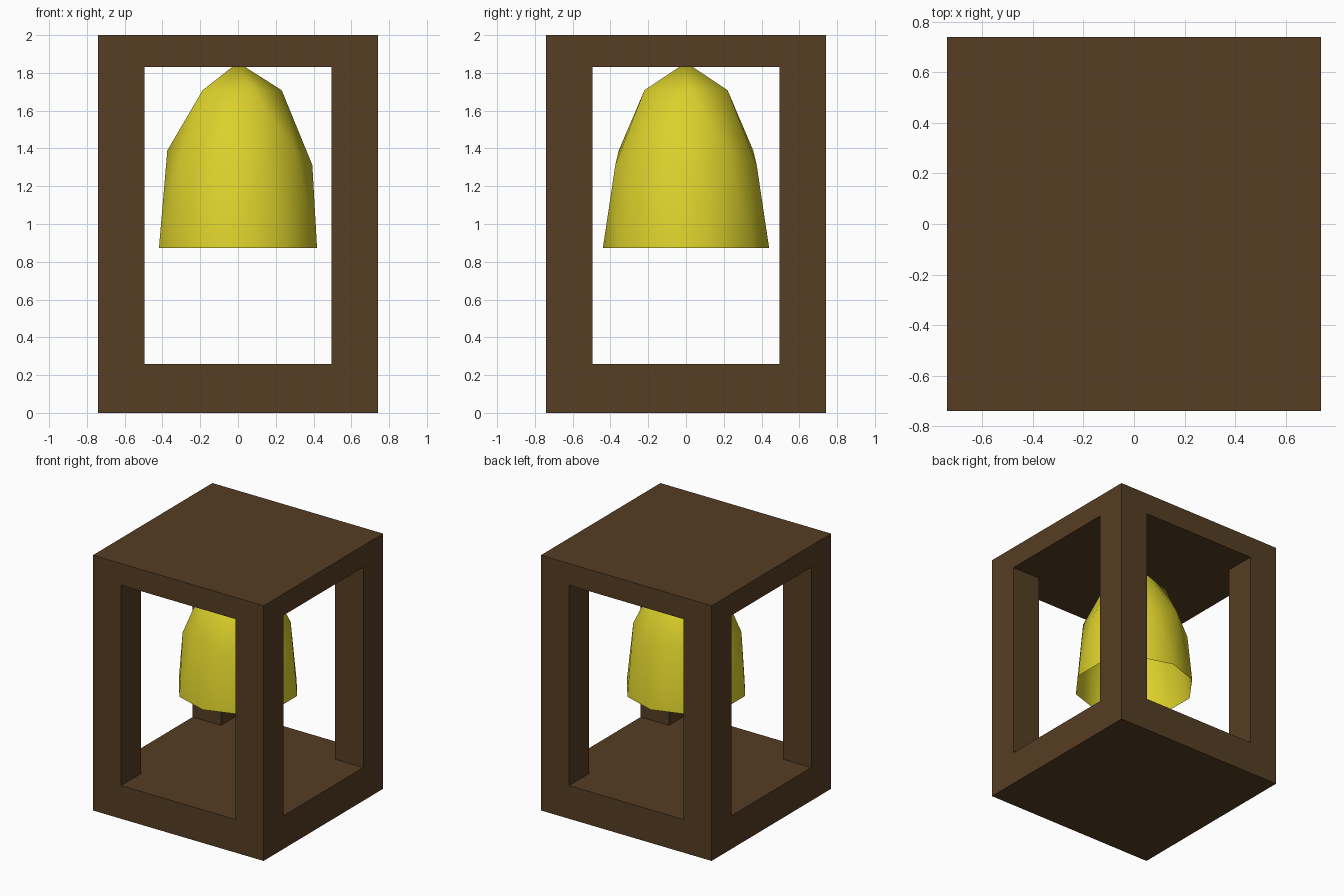
import bpy, bmesh

if "Cube" in bpy.data.objects:
    bpy.data.objects.remove(bpy.data.objects["Cube"])

HALF = 0.74             # half width of the frame
OPEN = 0.495            # half width of the openings
Z_LOW, Z_HIGH = 0.26, 1.83


def material(name, rgb):
    m = bpy.data.materials.new(name)
    m.diffuse_color = (*rgb, 1)
    m.use_nodes = True
    m.node_tree.nodes["Principled BSDF"].inputs["Base Color"].default_value = m.diffuse_color
    return m


def box(name, hx, hy, z0, z1):
    bpy.ops.mesh.primitive_cube_add(size=1, location=(0, 0, (z0 + z1) / 2))
    ob = bpy.context.object
    ob.name = name
    ob.scale = (2 * hx, 2 * hy, z1 - z0)
    bpy.ops.object.transform_apply(location=True, rotation=False, scale=True)
    return ob


# Timber housing: solid block pierced by a window along each axis
frame = box("lantern_frame", HALF, HALF, 0, 2)
frame.data.materials.append(material("dark_wood", (0.093, 0.047, 0.017)))
for name, hx, hy in (("window_cutter_x", 1, OPEN), ("window_cutter_y", OPEN, 1)):
    cutter = box(name, hx, hy, Z_LOW, Z_HIGH)
    cutter.hide_render = True
    mod = frame.modifiers.new(name, 'BOOLEAN')
    mod.operation = 'DIFFERENCE'
    mod.solver = 'EXACT'
    mod.object = cutter
    bpy.context.view_layer.objects.active = frame
    bpy.ops.object.modifier_apply(modifier=name)
    bpy.data.objects.remove(cutter)

# Bell: open upper half of a stretched ico sphere, tip set into the roof
bm = bmesh.new()
bmesh.ops.create_icosphere(bm, subdivisions=2, radius=1)
bmesh.ops.delete(bm, geom=[v for v in bm.verts if v.co.z < -0.01], context='VERTS')
for v in bm.verts:
    v.co = (v.co.x * 0.44, v.co.y * 0.44, 0.873 + v.co.z * 0.982)
for f in bm.faces:
    f.smooth = True
mesh = bpy.data.meshes.new("bell")
bm.to_mesh(mesh)
bm.free()
bell = bpy.data.objects.new("bell", mesh)
bpy.context.collection.objects.link(bell)
mesh.materials.append(material("yellow_brass", (0.72, 0.64, 0.025)))
